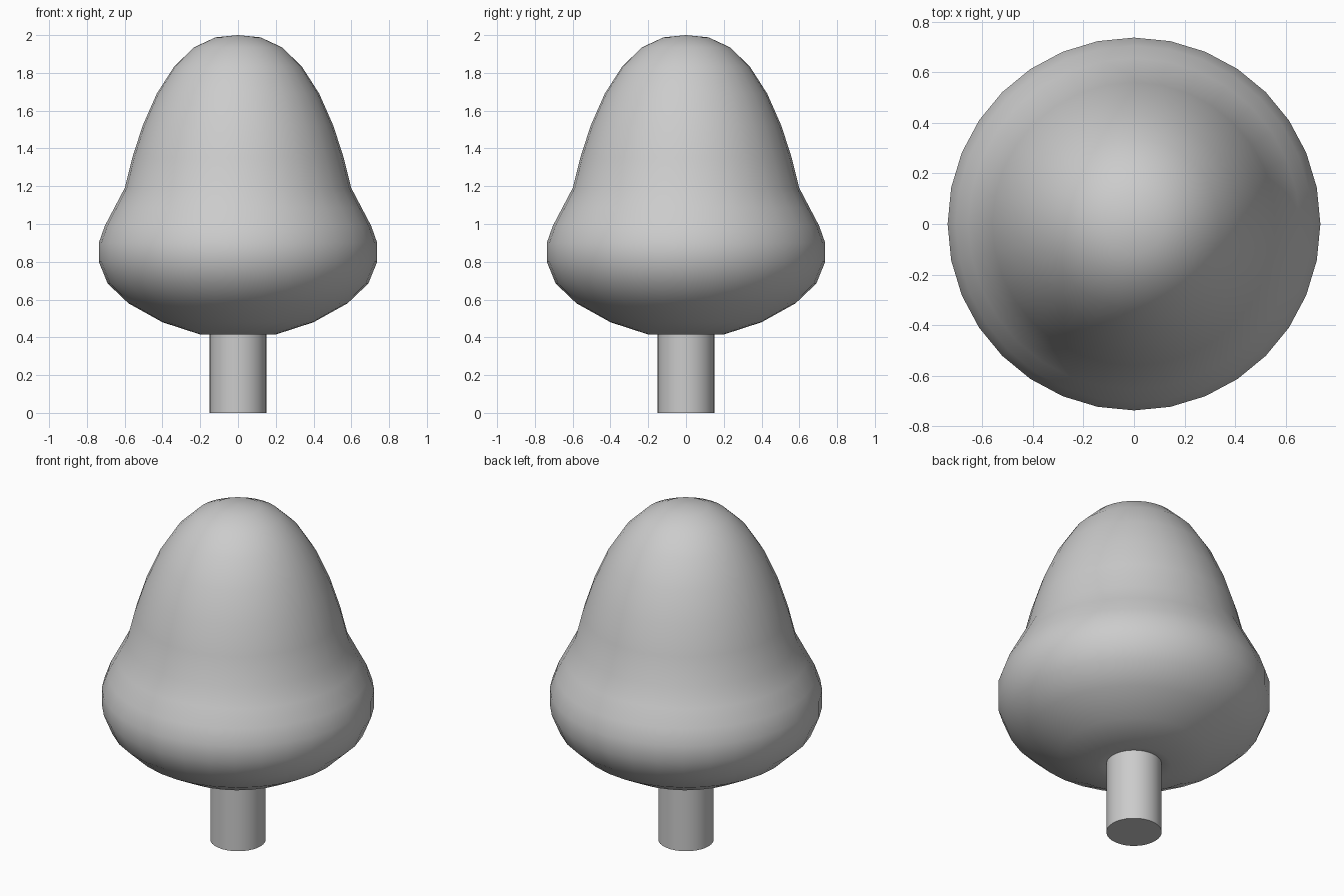
import bpy, bmesh, math

if "Cube" in bpy.data.objects:
    bpy.data.objects.remove(bpy.data.objects["Cube"])

SIDES = 32


def lathe(name, profile):
    """Spin an (r, z) profile, listed bottom to top, around the z axis."""
    bm = bmesh.new()
    rings = []
    for r, z in profile:
        n = SIDES if r > 0 else 1
        rings.append([bm.verts.new((r * math.cos(2 * math.pi * i / SIDES),
                                    r * math.sin(2 * math.pi * i / SIDES), z))
                      for i in range(n)])
    for low, high in zip(rings, rings[1:]):
        for i in range(SIDES):
            j = (i + 1) % SIDES
            corners = [low[i % len(low)], low[j % len(low)],
                       high[j % len(high)], high[i % len(high)]]
            bm.faces.new(list(dict.fromkeys(corners)))
    bmesh.ops.recalc_face_normals(bm, faces=bm.faces)
    mesh = bpy.data.meshes.new(name)
    bm.to_mesh(mesh)
    bm.free()
    obj = bpy.data.objects.new(name, mesh)
    bpy.context.collection.objects.link(obj)
    bpy.ops.object.select_all(action='DESELECT')
    bpy.context.view_layer.objects.active = obj
    obj.select_set(True)
    bpy.ops.object.shade_smooth_by_angle(angle=math.radians(50))
    return obj


# Bell-shaped foliage with a rounded, bulging skirt
lathe("foliage", [
    (0.15, 0.425), (0.20, 0.415), (0.40, 0.48), (0.58, 0.58), (0.69, 0.685),
    (0.737, 0.80), (0.737, 0.90), (0.705, 0.99), (0.655, 1.085), (0.60, 1.19),
    (0.56, 1.35), (0.505, 1.52), (0.43, 1.69), (0.337, 1.835), (0.233, 1.935),
    (0.12, 1.988), (0, 2.0)])

# Straight round trunk, reaching up into the foliage
lathe("trunk", [(0, 0), (0.15, 0), (0.15, 0.425)])
